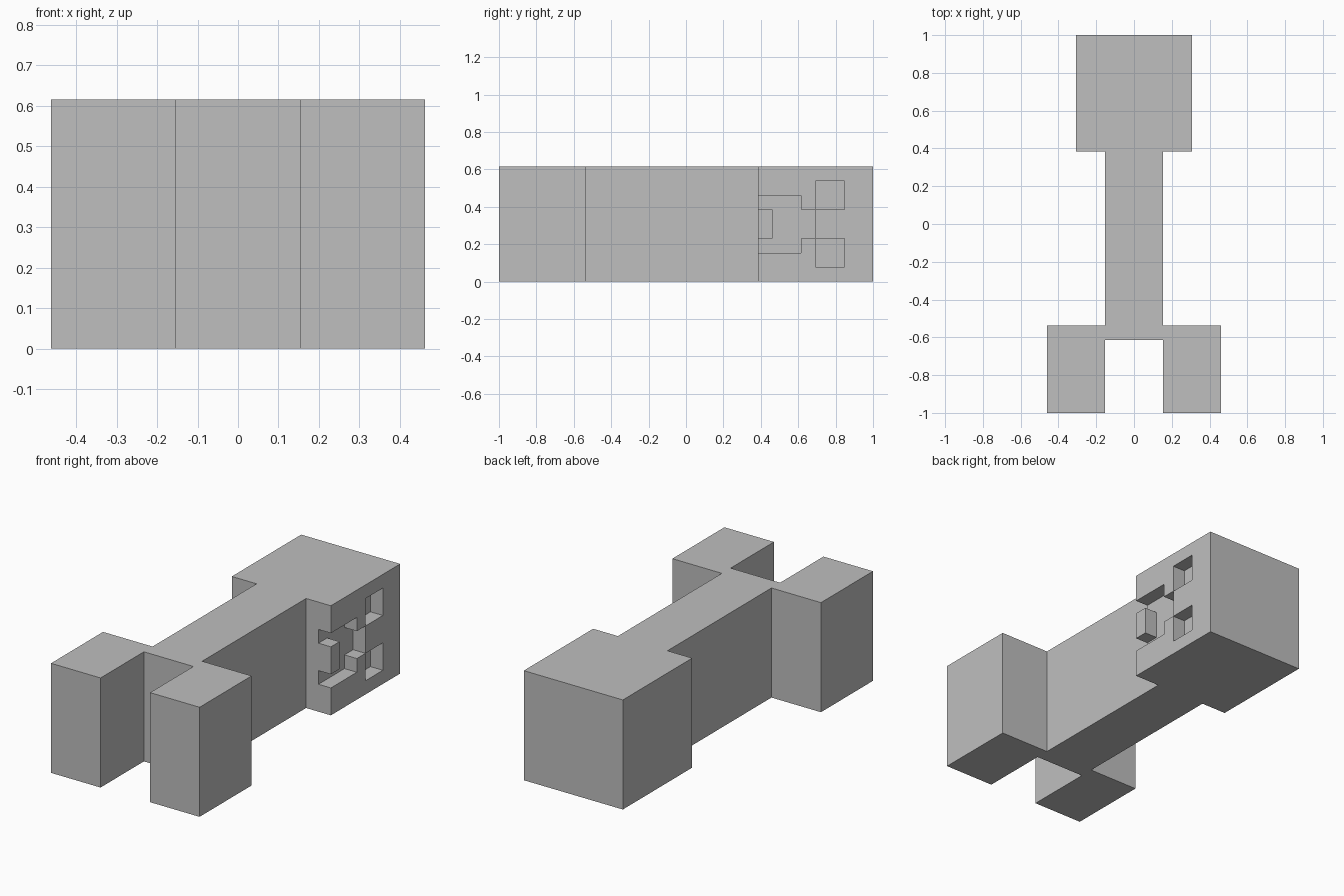
import bpy
import bmesh

default = bpy.data.objects.get("Cube")
if default:
    bpy.data.objects.remove(default, do_unlink=True)

U = 2 / 26  # one block unit; the figure is 26 units long

grey = bpy.data.materials.new("plain grey")
grey.use_nodes = True
colour = (0.52, 0.52, 0.52, 1)
grey.diffuse_color = colour
grey.node_tree.nodes["Principled BSDF"].inputs["Base Color"].default_value = colour


def extrude(name, outlines, offset):
    """Extrude closed outlines (lists of points) along an offset into one mesh."""
    bm = bmesh.new()
    for outline in outlines:
        face = bm.faces.new([bm.verts.new([c * U for c in p]) for p in outline])
        result = bmesh.ops.extrude_face_region(bm, geom=[face], use_keep_orig=True)
        moved = [v for v in result["geom"] if isinstance(v, bmesh.types.BMVert)]
        bmesh.ops.translate(bm, verts=moved, vec=[c * U for c in offset])
    bmesh.ops.recalc_face_normals(bm, faces=bm.faces)
    mesh = bpy.data.meshes.new(name)
    bm.to_mesh(mesh)
    bm.free()
    mesh.materials.append(grey)
    obj = bpy.data.objects.new(name, mesh)
    bpy.context.collection.objects.link(obj)
    return obj


# Body: half plan of head, torso and foot, mirrored across x
half = [(4, 13), (4, 5), (2, 5), (2, -7), (6, -7), (6, -13), (2, -13), (2, -8)]
plan = half + [(-x, y) for x, y in reversed(half)]
body = extrude("blocky_figure", [[(x, y, 0) for x, y in plan]], (0, 0, 8))

# Face recesses: two square eyes and a stepped mouth, one unit deep
eyes = [[(9, z), (11, z), (11, z + 2), (9, z + 2)] for z in (1, 5)]
half_mouth = [(9, 3), (8, 3), (8, 2), (4, 2), (4, 3), (6, 3)]
mouth = half_mouth + [(y, 8 - z) for y, z in reversed(half_mouth)]
cutter = extrude("face_cutter",
                 [[(3, y, z) for y, z in shape] for shape in eyes + [mouth]],
                 (2, 0, 0))
cutter.hide_render = True

# Carve the face, then discard the cutter
carve = body.modifiers.new("carve_face", "BOOLEAN")
carve.operation = "DIFFERENCE"
carve.solver = "EXACT"
carve.object = cutter
bpy.context.view_layer.objects.active = body
body.select_set(True)
bpy.ops.object.modifier_apply(modifier=carve.name)
bpy.data.objects.remove(cutter, do_unlink=True)
